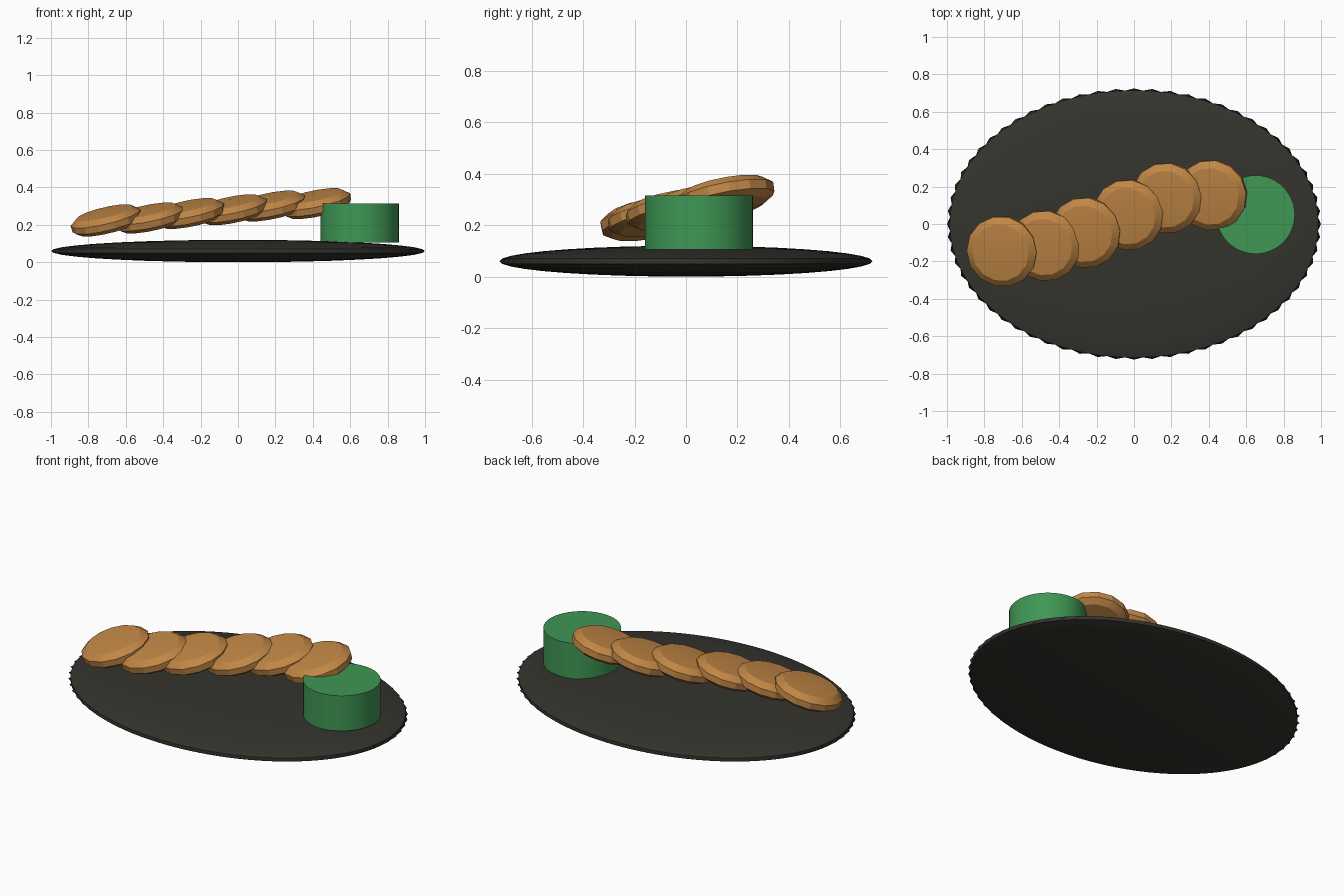
import bpy, bmesh, math
from mathutils import Vector

cube = bpy.data.objects.get("Cube")
if cube:
    bpy.data.objects.remove(cube, do_unlink=True)


def make_material(name, rgb):
    mat = bpy.data.materials.new(name)
    mat.use_nodes = True
    color = (*rgb, 1.0)
    mat.diffuse_color = color
    mat.node_tree.nodes["Principled BSDF"].inputs["Base Color"].default_value = color
    return mat


def lathe(name, profile, segments, mat, smooth, ripple=None):
    """Turn a top-to-bottom (radius, z) profile; zero radius makes a pole."""
    bm = bmesh.new()
    rings = []
    for radius, z in profile:
        if radius == 0:
            rings.append([bm.verts.new((0, 0, z))] * segments)
            continue
        ring = []
        for i in range(segments):
            a = math.tau * i / segments
            r = radius * (ripple(i, radius) if ripple else 1)
            ring.append(bm.verts.new((r * math.cos(a), r * math.sin(a), z)))
        rings.append(ring)
    for upper, lower in zip(rings, rings[1:]):
        for i in range(segments):
            j = (i + 1) % segments
            corners = [upper[i], lower[i], lower[j], upper[j]]
            bm.faces.new(list(dict.fromkeys(corners)))
    bmesh.ops.recalc_face_normals(bm, faces=bm.faces)
    mesh = bpy.data.meshes.new(name)
    bm.to_mesh(mesh)
    bm.free()
    mesh.materials.append(mat)
    obj = bpy.data.objects.new(name, mesh)
    bpy.context.collection.objects.link(obj)
    bpy.ops.object.select_all(action='DESELECT')
    obj.select_set(True)
    bpy.context.view_layer.objects.active = obj
    bpy.ops.object.shade_smooth_by_angle(angle=math.radians(smooth))
    return obj


charcoal = make_material("charcoal", (0.035, 0.034, 0.027))
green = make_material("green", (0.05, 0.31, 0.09))
fried = make_material("golden_brown", (0.53, 0.24, 0.06))

# Oval plate: a flattened ellipsoid with a scalloped rim
steps = 18
plate_profile = [(0, 0.06)]
plate_profile += [(math.sin(math.pi * k / steps), 0.06 * math.cos(math.pi * k / steps))
                  for k in range(1, steps)]
plate_profile.append((0, -0.06))
plate = lathe("plate", plate_profile, 128, charcoal, 40,
              lambda i, r: 0.972 if i % 2 and r > 0.99 else 1.0)
plate.scale = (1.0, 0.725, 1.0)
plate.location = (0, 0, 0.06)

# Round sauce cup
cup = lathe("sauce_cup", [(0, 0.105), (0.21, 0.105), (0.21, -0.105), (0, -0.105)],
            48, green, 30)
cup.location = (0.65, 0.05, 0.21)

# Row of overlapping chamfered patties, tilted up towards left and back
centres = [(-0.705, -0.145, 0.225), (-0.475, -0.115, 0.238), (-0.26, -0.045, 0.262),
           (-0.03, 0.05, 0.282), (0.175, 0.14, 0.302), (0.415, 0.155, 0.315)]
patty_profile = [(0, 0.055), (0.155, 0.042), (0.192, 0.014), (0.19, -0.022),
                 (0.155, -0.045), (0, -0.05)]
for n, centre in enumerate(centres):
    patty = lathe(f"patty_{n + 1}", patty_profile, 14, fried, 25)
    normal = Vector((-0.24 if n == 0 else -0.2, -0.19, 1))
    patty.rotation_euler = normal.to_track_quat('Z', 'Y').to_euler()
    patty.location = centre
